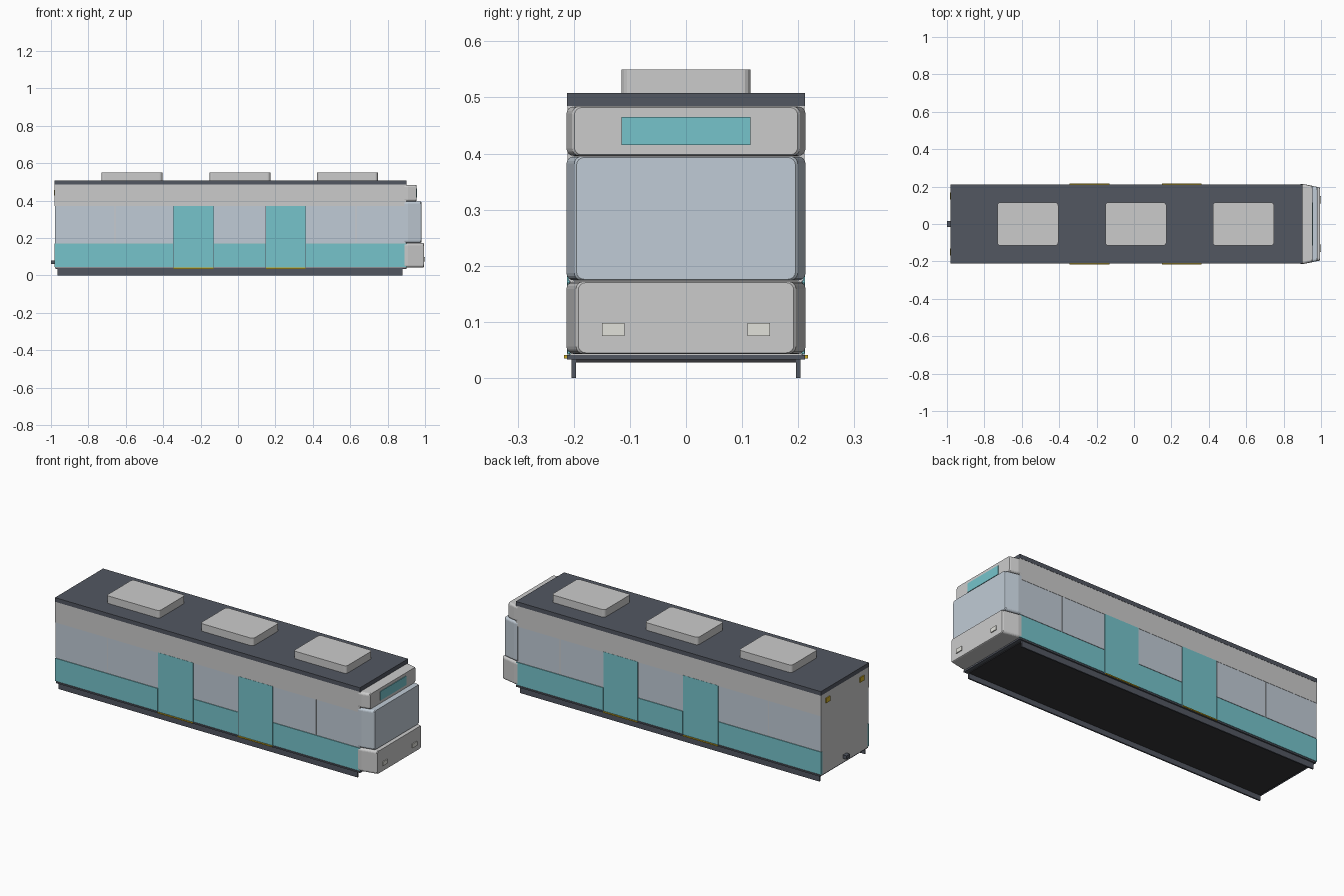
import bpy, bmesh, math

if "Cube" in bpy.data.objects:
    bpy.data.objects.remove(bpy.data.objects["Cube"])


def material(name, rgb):
    m = bpy.data.materials.new(name)
    m.diffuse_color = (*rgb, 1)
    m.use_nodes = True
    m.node_tree.nodes["Principled BSDF"].inputs["Base Color"].default_value = m.diffuse_color
    return m


DARK = material("dark_grey", (0.085, 0.095, 0.12))
BLACK = material("underside_black", (0.035, 0.035, 0.04))
TEAL = material("teal", (0.18, 0.55, 0.60))
GLASS = material("pale_glass", (0.53, 0.60, 0.67))
WHITE = material("off_white", (0.65, 0.65, 0.66))
ROOFBOX = material("light_grey", (0.55, 0.57, 0.58))
YELLOW = material("yellow", (0.62, 0.42, 0.02))
LAMP = material("lamp", (0.75, 0.75, 0.70))


def finish(name, bm, mat):
    bmesh.ops.recalc_face_normals(bm, faces=bm.faces)
    me = bpy.data.meshes.new(name)
    bm.to_mesh(me)
    bm.free()
    me.materials.append(mat)
    ob = bpy.data.objects.new(name, me)
    bpy.context.collection.objects.link(ob)
    return ob


def box(name, x, y, z, mat, round_z=0):
    """Box from (min, max) ranges, optionally with rounded vertical edges."""
    bm = bmesh.new()
    bmesh.ops.create_cube(bm, size=1)
    for v in bm.verts:
        v.co = [(r[0] + r[1]) / 2 + c * (r[1] - r[0]) for r, c in zip((x, y, z), v.co)]
    if round_z:
        edges = [e for e in bm.edges if abs(e.verts[0].co.z - e.verts[1].co.z) > 1e-4]
        bmesh.ops.bevel(bm, geom=edges, offset=round_z, segments=4, profile=0.5, affect='EDGES')
    return finish(name, bm, mat)


def both_sides(name, x, depth, z, mat):
    for label, s in (("front", -1), ("back", 1)):
        box(f"{name}_{label}", x, sorted((s * depth[0], s * depth[1])), z, mat)


def rounded_rect(half, z0, z1, r, n=4):
    pts = []
    for cy, cz, a0 in ((half - r, z1 - r, 0), (r - half, z1 - r, 90),
                       (r - half, z0 + r, 180), (half - r, z0 + r, 270)):
        for i in range(n + 1):
            a = math.radians(a0 + 90 * i / n)
            pts.append((cy + r * math.cos(a), cz + r * math.sin(a)))
    return pts


def nose(name, x1, z, half_front, mat):
    """Tapered cab section lofted between rounded rectangles."""
    bm = bmesh.new()
    rings = []
    for x, half, inset in ((0.89, 0.213, 0), (0.91, 0.213, 0),
                           (x1 - 0.004, half_front + 0.004, 0), (x1, half_front, 0.002)):
        rings.append([bm.verts.new((x, p, q)) for p, q in
                      rounded_rect(half, z[0] + inset, z[1] - inset, 0.013)])
    for a, b in zip(rings, rings[1:]):
        for i in range(len(a)):
            j = (i + 1) % len(a)
            bm.faces.new((a[i], a[j], b[j], b[i]))
    bm.faces.new(rings[0])
    bm.faces.new(rings[-1])
    return finish(name, bm, mat)


# Main shell, roof and floor
box("body_shell", (-0.978, 0.898), (-0.207, 0.207), (0.04, 0.487), WHITE)
box("roof", (-0.98, 0.90), (-0.212, 0.212), (0.485, 0.508), DARK)
box("floor_frame", (-0.975, 0.90), (-0.212, 0.212), (0.033, 0.041), DARK)
box("floor_underside", (-0.96, 0.88), (-0.196, 0.196), (0.028, 0.034), BLACK)
both_sides("skirt_rail", (-0.965, 0.88), (0.196, 0.204), (0, 0.034), DARK)

# Side cladding
both_sides("upper_band", (-0.98, 0.90), (0.20, 0.211), (0.37, 0.486), WHITE)
for i, (a, b) in enumerate(((-0.98, -0.348), (-0.127, 0.147), (0.363, 0.90))):
    both_sides(f"lower_panel_{i}", (a, b), (0.20, 0.211), (0.044, 0.17), TEAL)
for i, (a, b) in enumerate(((-0.978, -0.659), (-0.654, -0.348), (-0.127, 0.147),
                            (0.363, 0.628), (0.634, 0.898))):
    both_sides(f"side_window_{i}", (a, b), (0.20, 0.2095), (0.173, 0.37), GLASS)

# Doors with dark seams and yellow sills
for i, (a, b) in enumerate(((-0.345, -0.13), (0.15, 0.36))):
    both_sides(f"door_{i}", (a, b), (0.20, 0.212), (0.042, 0.372), TEAL)
    both_sides(f"door_seam_{i}", (a - 0.003, b + 0.003), (0.20, 0.208), (0.04, 0.37), DARK)
    both_sides(f"door_sill_{i}", (a, b), (0.20, 0.217), (0.035, 0.041), YELLOW)

# Driver cab
nose("cab_lower", 0.995, (0.043, 0.172), 0.192, WHITE)
nose("windscreen", 0.98, (0.174, 0.395), 0.195, GLASS)
nose("cab_upper", 0.955, (0.396, 0.484), 0.199, WHITE)
box("destination_panel", (0.95, 0.958), (-0.115, 0.115), (0.415, 0.465), TEAL)
for i, y in enumerate((-0.13, 0.13)):
    box(f"headlight_{i}", (0.985, 1.0), (y - 0.02, y + 0.02), (0.075, 0.098), LAMP)

# Rear coupler and marker lamps
box("coupler", (-1.0, -0.97), (-0.015, 0.015), (0.06, 0.08), DARK)
for i, y in enumerate((-0.15, 0.15)):
    box(f"tail_lamp_{i}", (-0.983, -0.97), (y - 0.018, y + 0.018), (0.428, 0.455), YELLOW)

# Rooftop units
for i, x in enumerate((-0.568, 0.01, 0.585)):
    box(f"roof_unit_{i}", (x - 0.163, x + 0.163), (-0.115, 0.115), (0.505, 0.55), ROOFBOX, 0.016)
